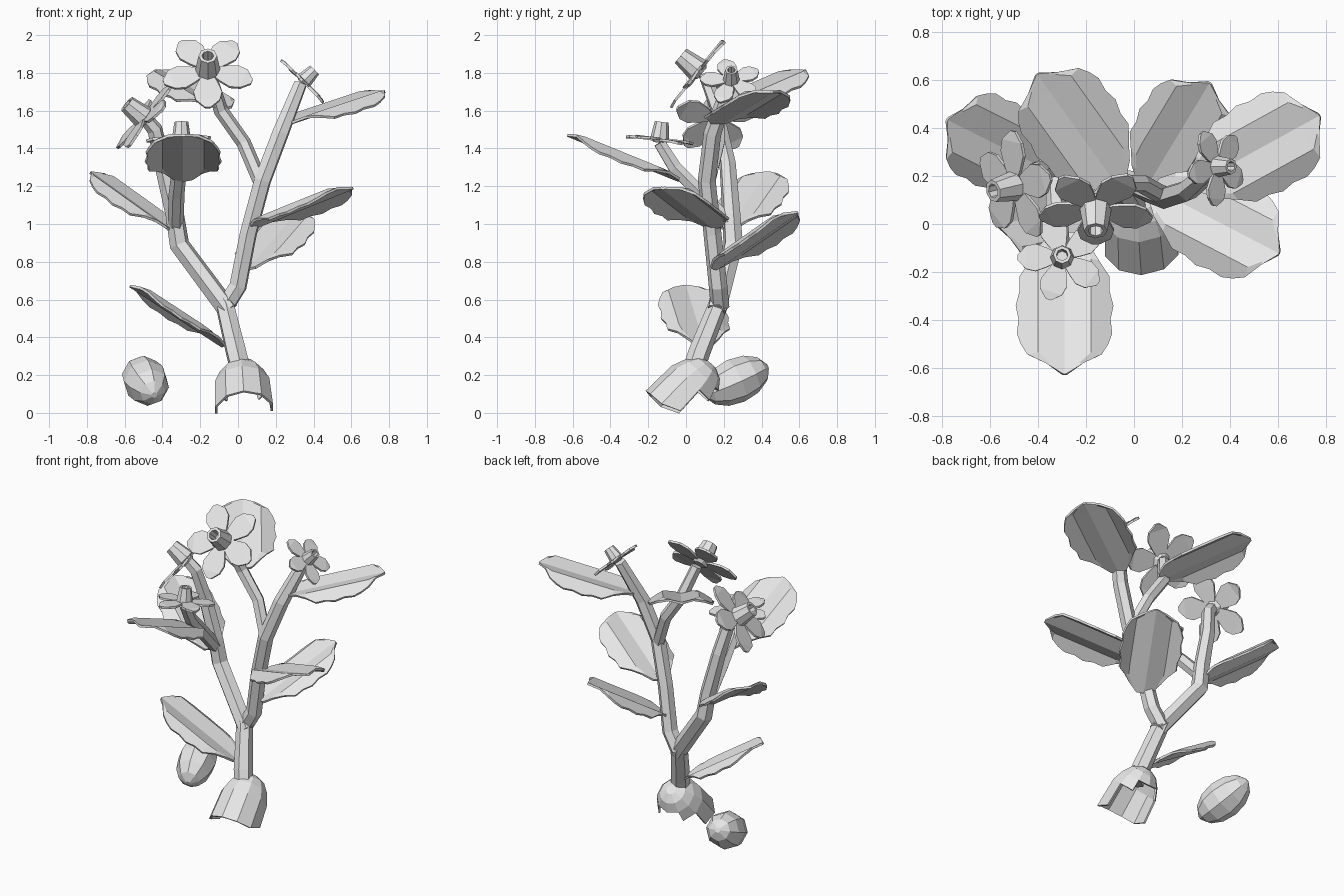
import bpy, math
from mathutils import Vector as V

if "Cube" in bpy.data.objects:
    bpy.data.objects.remove(bpy.data.objects["Cube"])

grey = bpy.data.materials.new("pale_grey")
grey.diffuse_color = (0.8, 0.8, 0.8, 1)
grey.use_nodes = True
grey.node_tree.nodes["Principled BSDF"].inputs["Base Color"].default_value = grey.diffuse_color


def add_mesh(name, verts, faces, thick=0.0):
    me = bpy.data.meshes.new(name)
    me.from_pydata([tuple(v) for v in verts], [], faces)
    me.update()
    me.materials.append(grey)
    ob = bpy.data.objects.new(name, me)
    bpy.context.collection.objects.link(ob)
    if thick:
        m = ob.modifiers.new("thickness", 'SOLIDIFY')
        m.thickness = thick
        m.offset = 0
    return ob


def frame(axis):
    """Axis, side and up vectors for a direction."""
    n = V(axis).normalized()
    ref = V((0, 0, 1)) if abs(n.z) < 0.95 else V((0, 1, 0))
    u = (ref - n * ref.dot(n)).normalized()
    return n, u.cross(n), u


def stem(name, pts, radii):
    """Six-sided tube along a path."""
    cu = bpy.data.curves.new(name, 'CURVE')
    cu.dimensions = '3D'
    cu.bevel_depth = 1
    cu.bevel_resolution = 1
    cu.use_fill_caps = True
    sp = cu.splines.new('POLY')
    sp.points.add(len(pts) - 1)
    for p, co, r in zip(sp.points, pts, radii):
        p.co = (*co, 1)
        p.radius = r
    tmp = bpy.data.objects.new(name + "_path", cu)
    bpy.context.collection.objects.link(tmp)
    me = bpy.data.meshes.new_from_object(
        tmp.evaluated_get(bpy.context.evaluated_depsgraph_get()))
    bpy.data.objects.remove(tmp)
    for p in me.polygons:
        p.use_smooth = False
    me.materials.clear()
    me.materials.append(grey)
    me.name = name
    bpy.context.collection.objects.link(bpy.data.objects.new(name, me))


def revolve(name, origin, axis, rings, n, thick=0.0, phase=0.0, caps=True,
            keep=lambda ring, k: True):
    """Stack of n-sided rings (distance, radius) along an axis."""
    a, s, u = frame(axis)
    o = V(origin)
    verts = [o + a * d + (s * math.cos(t) + u * math.sin(t)) * r
             for d, r in rings
             for t in (phase + math.tau * k / n for k in range(n))]
    faces = [(i * n + k, i * n + (k + 1) % n, (i + 1) * n + (k + 1) % n, (i + 1) * n + k)
             for i in range(len(rings) - 1) for k in range(n) if keep(i, k)]
    faces.append(tuple(range(n))[::-1])
    if caps:
        last = (len(rings) - 1) * n
        faces.append(tuple(range(last, last + n)))
    return add_mesh(name, verts, faces, thick)


LEAF = [(0, .05), (.1, .1), (.2, .145), (.3, .18), (.4, .19), (.5, .195),
        (.6, .195), (.7, .19), (.78, .185), (.86, .148), (.93, .08), (1, .008)]


def pleat(x):
    """Height of the W-folded leaf section at distance x from the midrib."""
    x = abs(x)
    return -.022 * (1 - x / .11) if x < .11 else -.045 * (x - .11) / .085


def leaf(name, base, tip, w=1.0):
    """Pleated leaf with a scalloped edge and pointed tip."""
    base, tip = V(base), V(tip)
    d, s, u = frame(tip - base)
    verts, faces = [], []
    for i, (t, hw) in enumerate(LEAF):
        hw *= w * (1.03 if i % 2 else 0.97)
        fold = min(.11, .8 * hw)
        p = base.lerp(tip, t)
        verts += [p + s * x + u * pleat(x) for x in (-hw, -fold, 0, fold, hw)]
    for i in range(len(LEAF) - 1):
        for j in range(4):
            a = i * 5 + j
            faces.append((a, a + 1, a + 6, a + 5))
    add_mesh(name, verts, faces, 0.014)


PETAL = [(.1, .1), (.35, .22), (.6, .31), (.82, .26), (1, .06)]


def flower(name, centre, axis, R, phase=-90):
    """Five cupped petals around a tapered hollow trumpet."""
    n, s, u = frame(axis)
    c = V(centre)
    verts, faces = [], []
    for k in range(5):
        a = math.radians(phase + 72 * k)
        out = s * math.cos(a) + u * math.sin(a)
        side = n.cross(out)
        b = len(verts)
        for r, hw in PETAL:
            for x in (-1, 1):
                verts.append(c + out * r * R + side * x * hw * R
                             + n * R * (.03 * (k % 2) - 0.03 * (r > .9)))
        for i in range(len(PETAL) - 1):
            q = b + i * 2
            faces.append((q, q + 1, q + 3, q + 2))
    add_mesh(name + "_petals", verts, faces, 0.014)
    revolve(name + "_trumpet", c, n,
            [(-.08 * R, .16 * R), (.04 * R, .27 * R), (.52 * R, .2 * R),
             (.52 * R, .13 * R), (.2 * R, .12 * R)], 8)


# stems
stem("main_stem", [(.02, .03, .2), (-.01, .07, .32), (-.07, .17, .57), (-.1, .18, .62)],
     [.058, .058, .052, .045])
stem("left_branch", [(-.05, .16, .54), (-.31, .25, .89), (-.335, .24, 1.05),
                     (-.40, .22, 1.32), (-.44, .18, 1.5), (-.49, .16, 1.56)],
     [.055, .054, .05, .045, .042, .037])
stem("front_branch", [(-.33, .23, 1.0), (-.325, .08, 1.16), (-.31, -.06, 1.3),
                      (-.3, -.14, 1.43)], [.042, .042, .04, .035])
stem("right_branch", [(-.07, .18, .56), (0, .17, .67), (.055, .14, .95), (.13, .11, 1.23),
                      (.225, .14, 1.48), (.33, .23, 1.74)],
     [.05, .05, .048, .048, .047, .037])
stem("top_branch", [(.12, .12, 1.22), (.03, .17, 1.43), (-.09, .17, 1.6), (-.15, .1, 1.79)],
     [.039, .039, .039, .035])

# leaves
leaf("upper_back_leaf", (-.07, .16, 1.63), (-.40, .62, 1.83))
leaf("upper_right_leaf", (.26, .17, 1.55), (.77, .45, 1.72))
leaf("middle_right_leaf", (.08, .15, 1.0), (.60, -.12, 1.21))
leaf("lower_back_leaf", (.05, .15, .78), (.31, .58, 1.08), .95)
leaf("left_leaf", (-.35, .22, .99), (-.77, .43, 1.29), .95)
leaf("front_leaf", (-.29, -.03, 1.25), (-.29, -.62, 1.49))
leaf("lower_left_leaf", (-.07, .1, .37), (-.56, 0, .69), .9)

# flowers
flower("top_flower", (-.16, .07, 1.81), (0, -.77, .63), .245)
flower("left_flower", (-.495, .16, 1.56), (-.76, -.18, .62), .235, 90)
flower("front_flower", (-.3, -.14, 1.445), (0, .12, .99), .185, -108)
flower("right_flower", (.345, .24, 1.755), (.7, 0, .7), .165, 103)

# whole seed
seed = [(.19 * math.sin(math.radians(a)), .12 * math.cos(math.radians(a)))
        for a in (-82, -55, -28, 0, 28, 55, 82)]
revolve("seed", (-.49, .265, .17), (-.25, .88, .4), seed, 8)

# broken seed shell: closed dome at the top back, open hood below
shell = revolve("seed_shell", (.03, -.055, .051), (-.05, .68, .73),
                [(.275, .03), (.25, .08), (.2, .117), (.13, .145), (-.06, .155)],
                10, 0.012, math.radians(-22), False,
                lambda ring, k: ring < 2 or k < 6 or (ring == 2 and k in (6, 9)))
for k in (0, 6):                   # the broken rim is shorter at the sides
    shell.data.vertices[40 + k].co += V((-.05, .68, .73)) * .04
